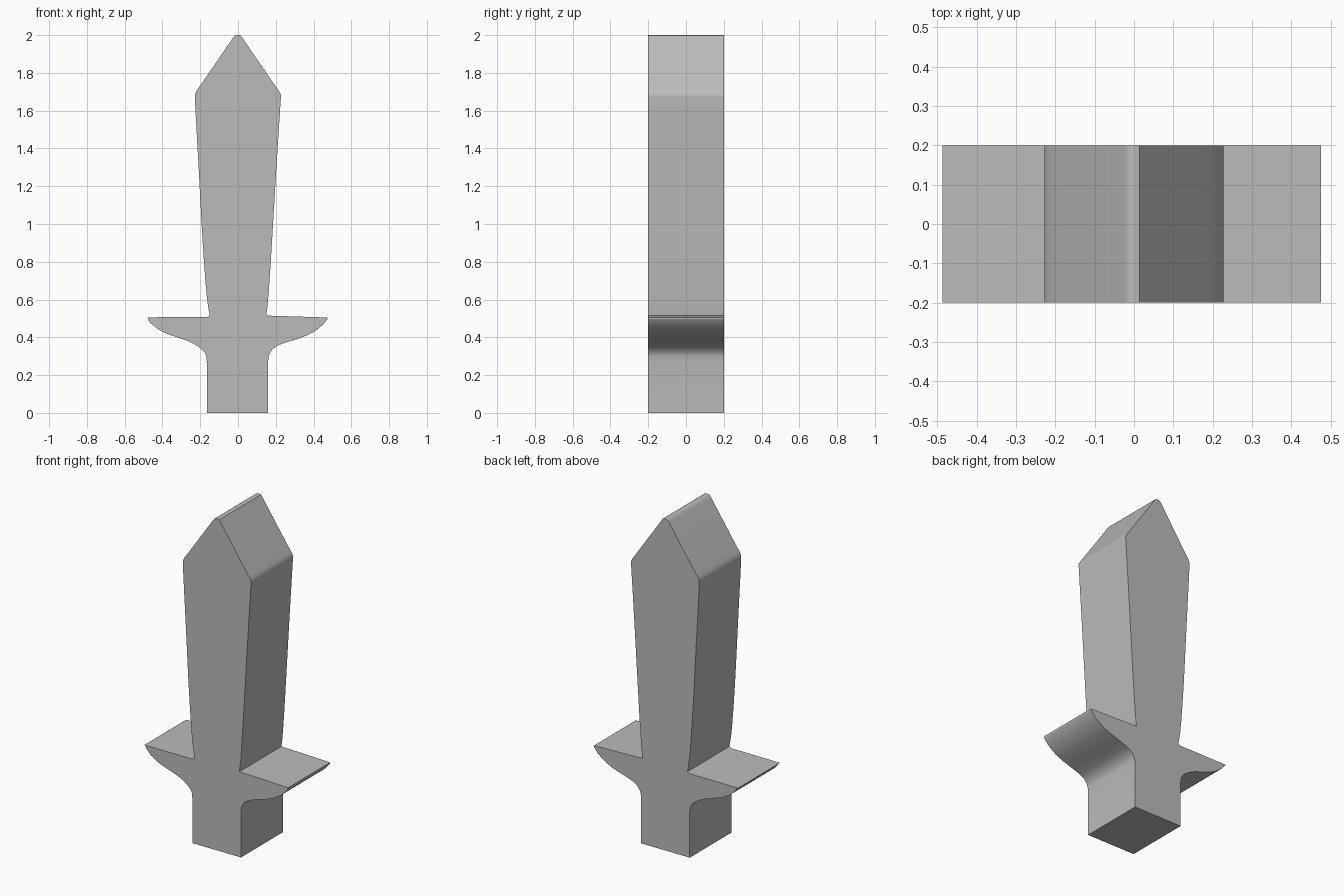
import bpy, bmesh, math
from mathutils import Vector

if "Cube" in bpy.data.objects:
    bpy.data.objects.remove(bpy.data.objects["Cube"])

HALF_DEPTH = 0.2


def smooth(points, steps=5):
    """Catmull-Rom curve through (x, z) points."""
    p = [Vector(q) for q in points]
    p = [2 * p[0] - p[1]] + p + [2 * p[-1] - p[-2]]
    out = []
    for a, b, c, d in zip(p, p[1:], p[2:], p[3:]):
        for i in range(steps):
            t = i / steps
            out.append(0.5 * (2 * b + (c - a) * t + (2 * a - 5 * b + 4 * c - d) * t * t
                              + (3 * b - a - 3 * c + d) * t ** 3))
    return out + [p[-2]]


# Outline sections, running up the right side and down the left
grip_right = [(-0.165, 0), (0.16, 0)]
guard_right = smooth([(0.16, 0.28), (0.168, 0.315), (0.195, 0.347), (0.245, 0.37), (0.325, 0.395),
                      (0.39, 0.423), (0.44, 0.458), (0.47, 0.492), (0.475, 0.505)])
blade_right = smooth([(0.15, 0.515), (0.161, 0.62), (0.177, 0.86), (0.204, 1.31), (0.227, 1.67)])
tip = [(0.227, 1.685), (0.218, 1.702), (0.2, 1.728), (0.024, 1.984), (0.014, 1.998), (0.008, 2.0),
       (-0.01, 2.0), (-0.017, 1.997), (-0.027, 1.985), (-0.195, 1.74), (-0.218, 1.708), (-0.227, 1.69)]
blade_left = smooth([(-0.228, 1.675), (-0.225, 1.6), (-0.209, 1.31), (-0.188, 0.92),
                     (-0.167, 0.635), (-0.15, 0.515)])
guard_left = smooth([(-0.165, 0.507), (-0.46, 0.506), (-0.475, 0.502), (-0.473, 0.49), (-0.445, 0.46),
                     (-0.39, 0.425), (-0.31, 0.396), (-0.255, 0.376), (-0.205, 0.347),
                     (-0.172, 0.312), (-0.165, 0.27)])
outline = grip_right + guard_right + blade_right + tip + blade_left + guard_left

# Extrude the outline into a solid slab
bm = bmesh.new()
face = bm.faces.new([bm.verts.new((q[0], -HALF_DEPTH, q[1])) for q in outline])
res = bmesh.ops.extrude_face_region(bm, geom=[face])
bmesh.ops.translate(bm, vec=(0, 2 * HALF_DEPTH, 0),
                    verts=[v for v in res["geom"] if isinstance(v, bmesh.types.BMVert)])
bmesh.ops.recalc_face_normals(bm, faces=bm.faces)
mesh = bpy.data.meshes.new("sword")
bm.to_mesh(mesh)
bm.free()

sword = bpy.data.objects.new("sword", mesh)
bpy.context.collection.objects.link(sword)
grey = bpy.data.materials.new("plain grey")
grey.diffuse_color = (0.5, 0.5, 0.5, 1)
grey.use_nodes = True
grey.node_tree.nodes["Principled BSDF"].inputs["Base Color"].default_value = grey.diffuse_color
mesh.materials.append(grey)

# Smooth curved sides, keep sharp rims
bpy.context.view_layer.objects.active = sword
sword.select_set(True)
bpy.ops.object.shade_smooth_by_angle(angle=math.radians(30))
